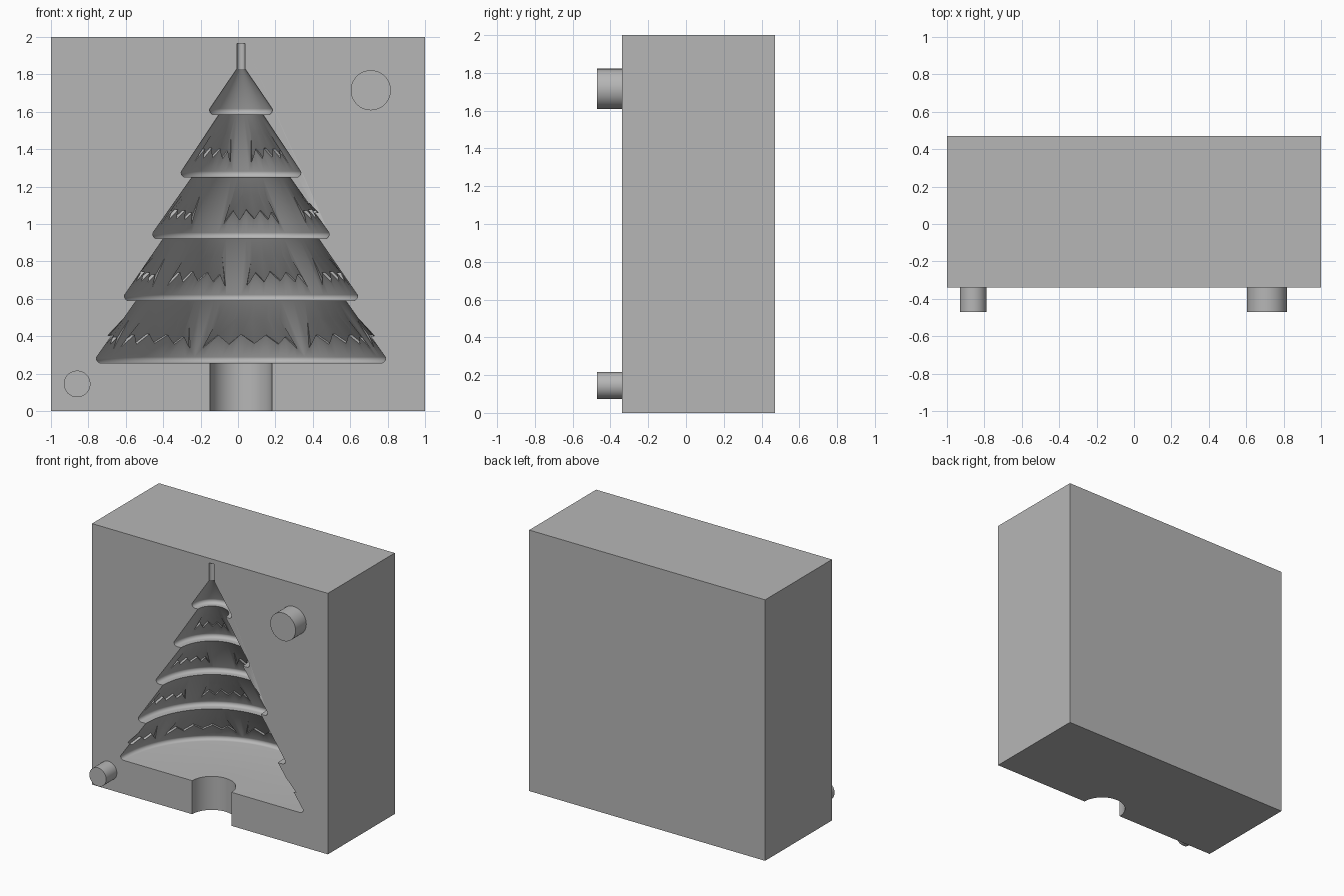
import bpy, bmesh, math
from mathutils import Vector

if "Cube" in bpy.data.objects:
    bpy.data.objects.remove(bpy.data.objects["Cube"])

CX, FRONT, BACK = 0.016, -0.34, 0.47      # cavity axis and block faces
LIP = 0.03                                # rounded edge under each tier

grey = bpy.data.materials.new("plain grey")
grey.use_nodes = True
grey.diffuse_color = (0.47, 0.47, 0.47, 1)
grey.node_tree.nodes["Principled BSDF"].inputs["Base Color"].default_value = (0.47, 0.47, 0.47, 1)


def make_object(name, bm):
    bmesh.ops.recalc_face_normals(bm, faces=bm.faces[:])
    mesh = bpy.data.meshes.new(name)
    bm.to_mesh(mesh)
    bm.free()
    mesh.materials.append(grey)
    obj = bpy.data.objects.new(name, mesh)
    bpy.context.collection.objects.link(obj)
    return obj


def smooth(obj):
    bpy.ops.object.select_all(action='DESELECT')
    obj.select_set(True)
    bpy.context.view_layer.objects.active = obj
    bpy.ops.object.shade_smooth_by_angle(angle=math.radians(30))


def carve(target, cutter):
    cutter.hide_render = True
    mod = target.modifiers.new("carve", 'BOOLEAN')
    mod.operation = 'DIFFERENCE'
    mod.solver = 'EXACT'
    mod.object = cutter
    bpy.ops.object.select_all(action='DESELECT')
    target.select_set(True)
    bpy.context.view_layer.objects.active = target
    bpy.ops.object.modifier_apply(modifier=mod.name)
    bpy.data.objects.remove(cutter)


def polar(radius, angle, z):
    return Vector((CX + radius * math.sin(angle), FRONT + radius * math.cos(angle), z))


# Mould block
bm = bmesh.new()
bmesh.ops.create_cube(bm, size=1)
for v in bm.verts:
    v.co = (v.co.x * 2, v.co.y * (BACK - FRONT) + (BACK + FRONT) / 2, v.co.z * 2 + 1)
block = make_object("mould_block", bm)

# Tree tiers: bottom z, top z, bottom radius, top radius
tiers = [
    (0.257, 0.59, 0.773, 0.56),
    (0.59, 0.922, 0.623, 0.415),
    (0.922, 1.25, 0.472, 0.262),
    (1.25, 1.585, 0.32, 0.118),
    (1.585, 1.83, 0.168, 0.022),
]


def cone_radius(tier, z):
    z0, z1, r0, r1 = tier
    return r0 + (r1 - r0) * (z - z0 - LIP) / (z1 - z0 - LIP)


# Tree cavity, a revolved profile with trunk, rounded tiers and top stem
profile = [(0, -0.1), (0.166, -0.1), (0.166, tiers[0][0])]
for tier in tiers:
    z0, z1, r0, r1 = tier
    for i in range(7):
        a = math.radians(-90 + 18 * i)
        profile.append((r0 - LIP * 0.8 + LIP * 0.8 * math.cos(a), z0 + LIP * 0.8 * (1 + math.sin(a))))
    profile.append((r1, z1))
profile += [(0.022, 1.965), (0, 1.965)]

bm = bmesh.new()
verts = [bm.verts.new((CX + r, FRONT, z)) for r, z in profile]
edges = [bm.edges.new(pair) for pair in zip(verts, verts[1:])]
bmesh.ops.spin(bm, geom=verts + edges, cent=(CX, FRONT, 0), axis=(0, 0, 1),
               angle=math.tau, steps=96, use_duplicate=False)
bmesh.ops.remove_doubles(bm, verts=bm.verts[:], dist=0.0001)
carve(block, make_object("tree_cutter", bm))

# Jagged snow patches: sideways position and height of the lower edge
jag = [(-1, 0.08), (-0.7, 0.15), (-0.45, 0.1), (-0.2, 0.155), (0.08, 0.105),
       (0.35, 0.15), (0.6, 0.1), (0.78, 0.14), (1, 0.075)]


def add_patch(bm, tier, centre, half):
    columns = []
    z_top = tier[0] + 0.24
    for u, h in jag:
        z = tier[0] + h
        low, high = centre + half * u, centre + half * u * 0.75
        rl, rh = cone_radius(tier, z), cone_radius(tier, z_top)
        columns.append([bm.verts.new(p) for p in (
            polar(rl - 0.02, low, z), polar(rl + 0.022, low, z),
            polar(rh - 0.001, high, z_top), polar(rh - 0.02, high, z_top))])
    for a, b in zip(columns, columns[1:]):
        for i in range(4):
            j = (i + 1) % 4
            bm.faces.new((a[i], a[j], b[j], b[i]))
    bm.faces.new(columns[0])
    bm.faces.new(columns[-1][::-1])


# Per tier: first angle, spacing, half width in degrees
layout = [(-87, 45.5, 20), (-70, 45, 17), (-57, 65, 20), (-36, 72, 25)]
for tier, (first, step, half) in zip(tiers, layout):
    bm = bmesh.new()
    angle = first
    while angle < 105:
        add_patch(bm, tier, math.radians(angle), math.radians(half))
        angle += step
    bmesh.ops.triangulate(bm, faces=bm.faces[:])
    carve(block, make_object("snow_cutter", bm))
smooth(block)

# Locating pegs on the front face
for name, x, z, radius in (("large_peg", 0.71, 1.715, 0.107), ("small_peg", -0.86, 0.145, 0.071)):
    bpy.ops.mesh.primitive_cylinder_add(vertices=64, radius=radius, depth=0.13,
                                        location=(x, FRONT - 0.065, z),
                                        rotation=(math.pi / 2, 0, 0))
    peg = bpy.context.object
    peg.name = name
    peg.data.materials.append(grey)
    smooth(peg)
